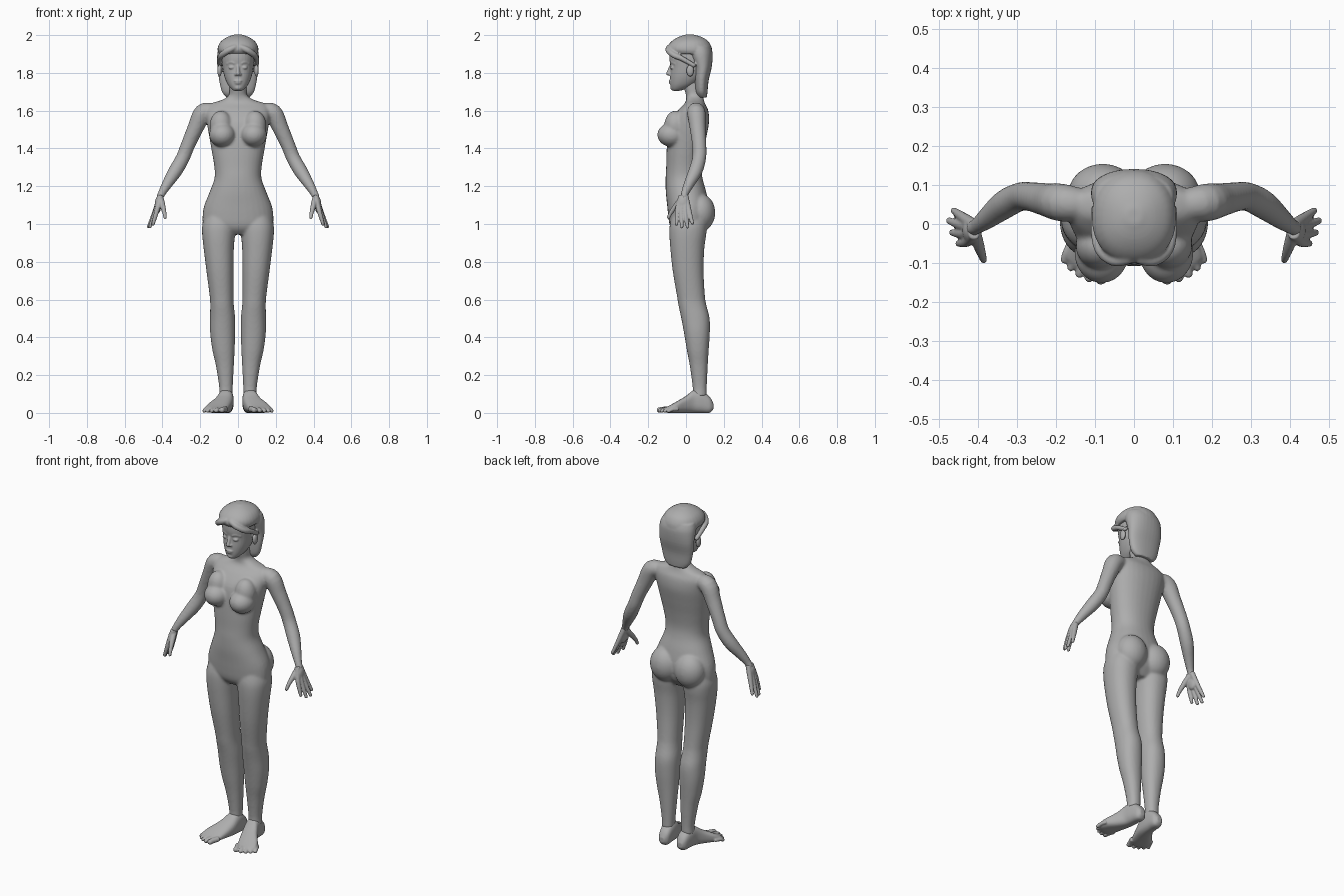
import bpy
import bmesh
import math
from mathutils import Vector, Matrix

default_cube = bpy.data.objects.get("Cube")
if default_cube:
    bpy.data.objects.remove(default_cube, do_unlink=True)

GREY = (0.42, 0.42, 0.42, 1.0)
clay = bpy.data.materials.new("clay_grey")
clay.use_nodes = True
clay.diffuse_color = GREY
shader = clay.node_tree.nodes["Principled BSDF"]
shader.inputs["Base Color"].default_value = GREY
shader.inputs["Roughness"].default_value = 0.7

SIDES = (1, -1)
SEGMENTS = 32


def refine(rows, steps=4):
    """Smoothly interpolate rows of numbers."""
    result = []
    for i in range(len(rows) - 1):
        before, a = rows[max(i - 1, 0)], rows[i]
        b, after = rows[i + 1], rows[min(i + 2, len(rows) - 1)]
        for k in range(steps):
            t = k / steps
            row = []
            for p, q, r, s in zip(before, a, b, after):
                row.append(q + t * (r - p) / 2
                           + t * t * (p - 2.5 * q + 2 * r - s / 2)
                           + t * t * t * (3 * q - 3 * r + s - p) / 2)
            result.append(row)
    return result + [list(rows[-1])]


def skin(bm, rings):
    """Bridge rings of points and cap both ends."""
    loops = [[bm.verts.new(point) for point in ring] for ring in rings]
    for lower, upper in zip(loops, loops[1:]):
        for i in range(len(lower)):
            j = (i + 1) % len(lower)
            bm.faces.new((lower[i], lower[j], upper[j], upper[i]))
    bm.faces.new(loops[0])
    bm.faces.new(loops[-1])


def loft(bm, rows, side=1, power=2.2, along_y=False):
    """Rows: position, low and high x, low and high of the other axis."""
    rings = []
    for position, x0, x1, v0, v1 in refine(rows):
        ring = []
        for i in range(SEGMENTS):
            angle = math.tau * i / SEGMENTS
            c, s = math.cos(angle), math.sin(angle)
            c = math.copysign(abs(c) ** (2 / power), c)
            s = math.copysign(abs(s) ** (2 / power), s)
            x = side * ((x0 + x1) / 2 + c * (x1 - x0) / 2)
            v = (v0 + v1) / 2 + s * (v1 - v0) / 2
            ring.append((x, position, v) if along_y else (x, v, position))
        rings.append(ring)
    skin(bm, rings)


def centred(rows):
    """Turn (height, half width, front, back) into loft rows."""
    return [(z, -w, w, front, back) for z, w, front, back in rows]


def ball(bm, centre, radii, side=1):
    x, y, z = centre
    place = Matrix.Translation((side * x, y, z)) @ Matrix.Diagonal((*radii, 1))
    bmesh.ops.create_uvsphere(bm, u_segments=24, v_segments=16, radius=1, matrix=place)


def tube(bm, points, side=1):
    """Round limb through (x, y, z, radius) points with a rounded tip."""
    path = refine(points)
    spots = [Vector((side * x, y, z)) for x, y, z, radius in path]
    rings = []
    for i, spot in enumerate(spots):
        tangent = spots[min(i + 1, len(spots) - 1)] - spots[max(i - 1, 0)]
        turn = Vector((0, 0, -1)).rotation_difference(tangent.normalized())
        ring = []
        for k in range(SEGMENTS // 2):
            angle = math.tau * k / (SEGMENTS // 2)
            ring.append(spot + turn @ Vector((math.cos(angle), math.sin(angle), 0)) * path[i][3])
        rings.append(ring)
    skin(bm, rings)
    tip = points[-1]
    ball(bm, tip[:3], [tip[3]] * 3, side)


def finish(name, bm, voxel, smoothing):
    """Fuse overlapping volumes into one smooth skin."""
    bmesh.ops.recalc_face_normals(bm, faces=bm.faces[:])
    mesh = bpy.data.meshes.new(name)
    bm.to_mesh(mesh)
    bm.free()
    mesh.materials.append(clay)
    obj = bpy.data.objects.new(name, mesh)
    bpy.context.collection.objects.link(obj)
    fuse = obj.modifiers.new("fuse", 'REMESH')
    fuse.mode = 'VOXEL'
    fuse.voxel_size = voxel
    fuse.use_smooth_shade = True
    relax = obj.modifiers.new("relax", 'SMOOTH')
    relax.factor = 0.5
    relax.iterations = smoothing
    return obj


# Torso and neck
body = bmesh.new()
loft(body, centred([
    (.945, .11, -.05, .07), (.97, .16, -.075, .09), (1, .185, -.088, .11),
    (1.05, .187, -.095, .12), (1.1, .178, -.1, .12), (1.17, .15, -.107, .107),
    (1.24, .125, -.108, .088), (1.3, .125, -.105, .082), (1.38, .138, -.103, .092),
    (1.46, .152, -.098, .108), (1.54, .165, -.085, .122), (1.6, .17, -.045, .118),
    (1.635, .15, -.01, .102), (1.655, .09, 0, .095), (1.68, .05, 0, .09),
    (1.72, .045, -.01, .08), (1.77, .045, -.015, .07)]))

for side in SIDES:
    # Bust and seat
    ball(body, (.083, -.075, 1.472), (.07, .077, .064), side)
    ball(body, (.09, -.055, 1.52), (.06, .06, .08), side)
    ball(body, (.08, .075, 1.06), (.09, .08, .1), side)
    # Legs
    loft(body, [
        (.09, .03, .1, .035, .11), (.14, .028, .1, .035, .11), (.25, .022, .117, .02, .115),
        (.33, .018, .135, .005, .12), (.42, .015, .147, -.01, .126),
        (.5, .015, .148, -.025, .125), (.57, .022, .147, -.04, .108),
        (.62, .024, .15, -.048, .1), (.75, .024, .167, -.07, .093),
        (.87, .022, .182, -.083, .097), (.95, .015, .19, -.088, .108),
        (1, .01, .188, -.085, .11), (1.06, .02, .17, -.07, .1)], side)
    # Arms
    tube(body, [
        (.13, .05, 1.6, .04), (.185, .055, 1.588, .049), (.224, .062, 1.51, .043),
        (.264, .07, 1.42, .038), (.292, .07, 1.35, .037), (.332, .05, 1.28, .037),
        (.376, .015, 1.21, .028), (.402, -.005, 1.165, .021), (.412, -.01, 1.145, .02)], side)
finish("body", body, .007, 6)

# Hands: each finger runs from wrist through knuckle to tip
FINGERS = [((.428, -.045, 1.075), (.45, -.05, 1.0)), ((.436, -.025, 1.068), (.466, -.022, .985)),
           ((.438, -.004, 1.07), (.474, .008, .985)), ((.434, .014, 1.08), (.462, .034, 1.005))]
# Toes: tip position and radius, from the big toe outwards
TOES = [(.085, -.141, .015), (.115, -.138, .012), (.14, -.128, .011),
        (.162, -.112, .01), (.179, -.092, .01)]

for side, word in zip(SIDES, ("left", "right")):
    hand = bmesh.new()
    for knuckle, tip in FINGERS:
        wrist = (.41, knuckle[1] * .35 - .008, 1.15)
        tube(hand, [(*wrist, .016), (*knuckle, .0135), (*tip, .009)], side)
    ball(hand, (.424, -.015, 1.1), (.017, .032, .045), side)
    tube(hand, [(.41, -.015, 1.14, .016), (.4, -.05, 1.1, .015),
                (.39, -.08, 1.06, .011), (.386, -.092, 1.035, .009)], side)
    finish(word + "_hand", hand, .004, 3)

    # Feet turned slightly outwards
    foot = bmesh.new()
    loft(foot, [
        (.145, .045, .075, .02, .05), (.125, .027, .09, 0, .085), (.08, .023, .1, 0, .12),
        (.04, .024, .108, 0, .12), (0, .03, .13, 0, .09), (-.05, .045, .165, 0, .06),
        (-.09, .06, .175, 0, .038), (-.118, .075, .145, .003, .026)],
        side, power=2.6, along_y=True)
    for x, y, radius in TOES:
        tube(foot, [(x - .02, y + .05, .02, radius), (x - .006, y + .02, .018, radius),
                    (x, y, radius, radius)], side)
    finish(word + "_foot", foot, .0045, 3)

# Head with features
head = bmesh.new()
loft(head, centred([
    (1.705, .02, -.07, -.035), (1.715, .035, -.078, 0), (1.74, .055, -.083, .05),
    (1.78, .072, -.084, .09), (1.83, .082, -.082, .11), (1.88, .086, -.088, .12),
    (1.93, .08, -.08, .11), (1.965, .05, -.04, .08)]))
tube(head, [(0, -.076, 1.845, .008), (0, -.086, 1.82, .009), (0, -.094, 1.796, .011)])
ball(head, (0, -.082, 1.757), (.022, .01, .006))
ball(head, (0, -.08, 1.746), (.019, .01, .006))
ball(head, (0, -.07, 1.722), (.02, .014, .014))
for side in SIDES:
    ball(head, (.012, -.085, 1.792), (.008, .009, .007), side)
    ball(head, (.034, -.072, 1.828), (.016, .012, .009), side)
    tube(head, [(.018, -.08, 1.85, .006), (.036, -.075, 1.857, .006),
                (.058, -.058, 1.848, .005)], side)
    ball(head, (.098, .022, 1.812), (.012, .02, .032), side)
finish("head", head, .004, 3)

# Hair: crown, hanging back and swept fringe
hair = bmesh.new()
loft(hair, centred([
    (1.9, .1, -.085, .138), (1.92, .108, -.1, .139), (1.945, .104, -.095, .132),
    (1.97, .087, -.073, .115), (1.99, .056, -.04, .083), (2.003, .02, 0, .04)]))
loft(hair, centred([
    (1.67, .06, .065, .11), (1.7, .085, .05, .114), (1.76, .1, .045, .12),
    (1.83, .108, .04, .136), (1.9, .11, .01, .141), (1.94, .1, 0, .13)]))
for side in SIDES:
    tube(hair, [(.01, -.088, 1.938, .014), (.05, -.092, 1.92, .017),
                (.085, -.066, 1.895, .016), (.097, -.02, 1.875, .014),
                (.098, .04, 1.84, .012)], side)
finish("hair", hair, .005, 4)
